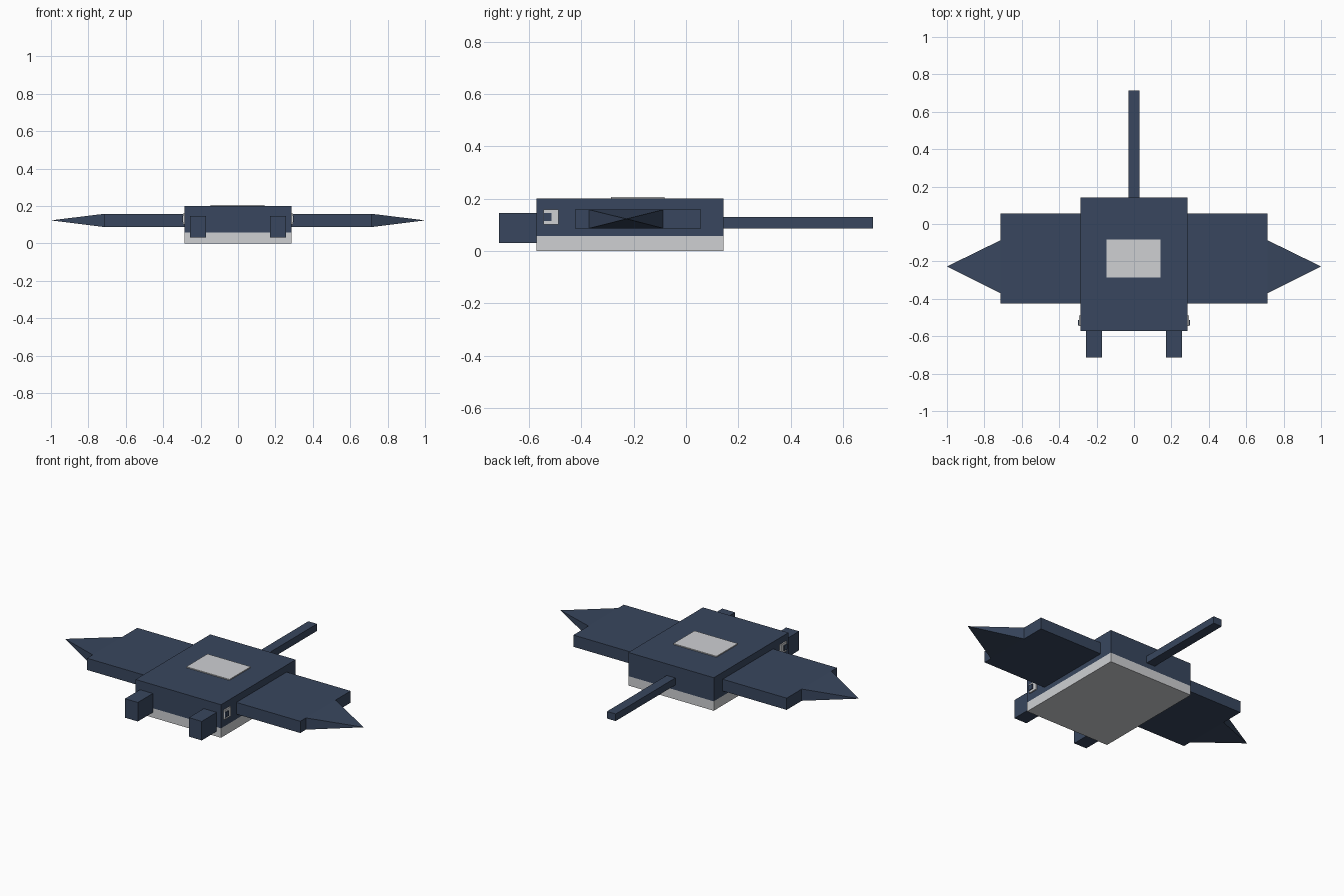
import bpy

if "Cube" in bpy.data.objects:
    bpy.data.objects.remove(bpy.data.objects["Cube"])


def material(name, rgb):
    m = bpy.data.materials.new(name)
    m.diffuse_color = (*rgb, 1)
    m.use_nodes = True
    m.node_tree.nodes["Principled BSDF"].inputs["Base Color"].default_value = m.diffuse_color
    return m


NAVY = material("navy skin", (0.040, 0.062, 0.112))
PALE = material("pale grey", (0.62, 0.63, 0.65))


def mesh(name, verts, faces, mat):
    me = bpy.data.meshes.new(name)
    me.from_pydata(verts, [], faces)
    me.materials.append(mat)
    ob = bpy.data.objects.new(name, me)
    bpy.context.collection.objects.link(ob)
    return ob


def box(name, xs, ys, zs, mat):
    x0, x1 = sorted(xs)
    y0, y1 = ys
    z0, z1 = zs
    verts = [(x, y, z) for z in (z0, z1)
             for x, y in ((x0, y0), (x1, y0), (x1, y1), (x0, y1))]
    faces = [(3, 2, 1, 0), (4, 5, 6, 7), (0, 1, 5, 4),
             (1, 2, 6, 5), (2, 3, 7, 6), (3, 0, 4, 7)]
    return mesh(name, verts, faces, mat)


# Body, belly and back patch
box("body", (-0.286, 0.286), (-0.571, 0.143), (0.057, 0.2), NAVY)
box("belly", (-0.286, 0.286), (-0.571, 0.143), (0, 0.057), PALE)
box("back_patch", (-0.146, 0.143), (-0.286, -0.083), (0.2, 0.206), PALE)

# Tail
box("tail", (-0.029, 0.029), (0.143, 0.714), (0.087, 0.13), NAVY)

for side, s in (("left", -1), ("right", 1)):
    # Flat wing slab
    box(side + "_wing", (s * 0.286, s * 0.714), (-0.424, 0.057), (0.087, 0.158), NAVY)

    # Pointed wing tip
    x, y0, y1, z0, z1 = s * 0.714, -0.37, -0.087, 0.087, 0.158
    verts = [(x, y0, z0), (x, y1, z0), (x, y1, z1), (x, y0, z1), (s, -0.227, 0.123)]
    faces = [(3, 2, 1, 0), (0, 1, 4), (1, 2, 4), (2, 3, 4), (3, 0, 4)]
    if s < 0:
        faces = [f[::-1] for f in faces]
    mesh(side + "_wing_tip", verts, faces, NAVY)

    # Head fin at the front
    box(side + "_head_fin", (s * 0.171, s * 0.257), (-0.714, -0.571), (0.031, 0.146), NAVY)

    # Eye with pupil
    box(side + "_eye", (s * 0.286, s * 0.294), (-0.545, -0.488), (0.102, 0.159), PALE)
    box(side + "_pupil", (s * 0.294, s * 0.299), (-0.543, -0.513), (0.115, 0.146), NAVY)
